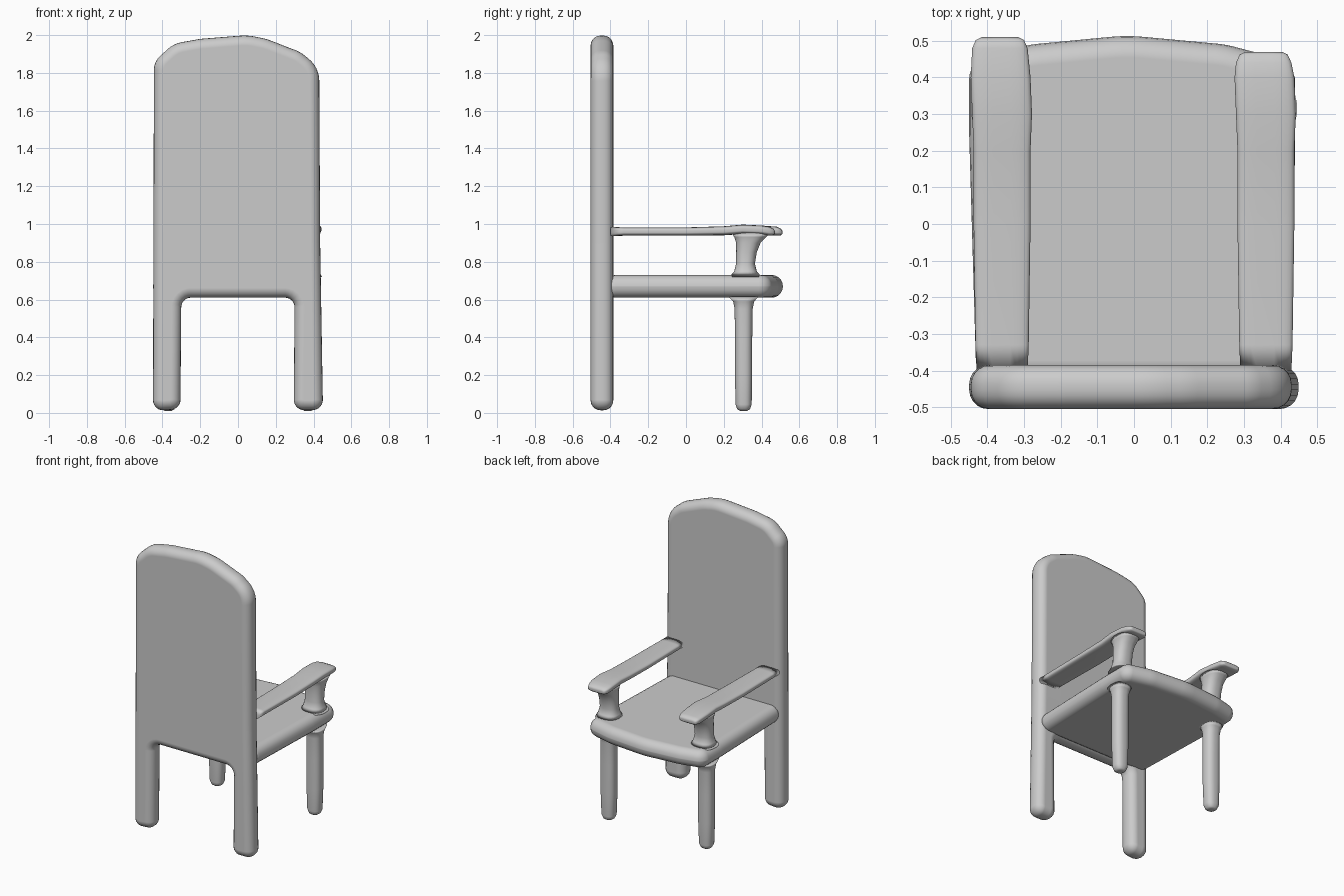
import bpy, bmesh, math
from mathutils import Vector

if "Cube" in bpy.data.objects:
    bpy.data.objects.remove(bpy.data.objects["Cube"])


def finish(name, bm):
    bmesh.ops.recalc_face_normals(bm, faces=bm.faces)
    me = bpy.data.meshes.new(name)
    bm.to_mesh(me)
    bm.free()
    ob = bpy.data.objects.new(name, me)
    bpy.context.collection.objects.link(ob)
    bpy.ops.object.select_all(action='DESELECT')
    ob.select_set(True)
    bpy.context.view_layer.objects.active = ob
    bpy.ops.object.shade_smooth_by_angle(angle=math.radians(50))
    ob.modifiers.new("normals", 'WEIGHTED_NORMAL')
    return ob


def skin(bm, rings):
    loops = [[bm.verts.new(p) for p in r] for r in rings]
    n = len(loops[0])
    for a, b in zip(loops, loops[1:]):
        for i in range(n):
            bm.faces.new((a[i], a[(i + 1) % n], b[(i + 1) % n], b[i]))
    bm.faces.new(loops[0])
    bm.faces.new(loops[-1])


def rounded(points, seg=6):
    """Counter-clockwise outline with each corner (x, y, radius) rounded."""
    out = []
    n = len(points)
    for i, (x, y, r) in enumerate(points):
        p = Vector((x, y))
        a = (Vector(points[i - 1][:2]) - p).normalized()
        b = (Vector(points[(i + 1) % n][:2]) - p).normalized()
        half = a.angle(b) / 2
        d = r / math.tan(half)
        s, e = p + a * d, p + b * d
        c = p + (a + b).normalized() * (r / math.sin(half))
        for k in range(seg + 1):
            v = ((s - c).lerp(e - c, k / seg)).normalized() * r
            out.append(c + v)
    return out


def slab(name, points, lo, hi, edge, place):
    """Extruded outline with a fully rounded rim."""
    pts = rounded(points)
    n = len(pts)
    normals = []
    for i in range(n):
        d = (pts[(i + 1) % n] - pts[i]).normalized() + (pts[i] - pts[i - 1]).normalized()
        normals.append(Vector((-d.y, d.x)).normalized())
    prof = [(edge * (1 - math.sin(t)), lo + edge * (1 - math.cos(t)))
            for t in [math.pi / 2 * k / 5 for k in range(6)]]
    prof += [(i, hi + lo - h) for i, h in reversed(prof)]
    bm = bmesh.new()
    skin(bm, [[place(*(p + m * i), h) for p, m in zip(pts, normals)] for i, h in prof])
    return finish(name, bm)


def loft(name, sections, place, power=2.0, n=24):
    """Sections (t, centre a, centre b, half a, half b), superellipse rings."""
    bm = bmesh.new()
    rings = []
    for t, ca, cb, ha, hb in sections:
        ring = []
        for k in range(n):
            w = 2 * math.pi * (k + 0.5) / n
            c, s = math.cos(w), math.sin(w)
            ring.append(place(ca + ha * math.copysign(abs(c) ** (2 / power), c),
                              cb + hb * math.copysign(abs(s) ** (2 / power), s), t))
        rings.append(ring)
    skin(bm, rings)
    return finish(name, bm)


def xyz(a, b, t):
    return (a, b, t)


def xz_y(a, b, t):
    return (a, t, b)


# Tall back panel and back legs in one outline
slab("back_with_rear_legs", [
    (-0.45, 0.01, 0.053), (-0.305, 0.02, 0.053), (-0.30, 0.61, 0.05),
    (0.30, 0.61, 0.05), (0.295, 0.015, 0.053), (0.45, 0.015, 0.053),
    (0.435, 0.9, 0.5), (0.43, 1.83, 0.15), (0.33, 1.91, 0.15), (0.15, 1.98, 0.3),
    (0.05, 2.0, 0.3), (-0.2, 1.98, 0.3), (-0.34, 1.955, 0.15), (-0.445, 1.86, 0.1)],
    -0.505, -0.385, 0.052, xz_y)

# Seat slab with a bowed front edge
slab("seat", [
    (-0.43, -0.43, 0.06), (0.42, -0.43, 0.06), (0.44, 0.2, 0.5), (0.44, 0.44, 0.07),
    (0.25, 0.49, 0.3), (-0.02, 0.515, 0.5), (-0.28, 0.49, 0.3), (-0.45, 0.45, 0.07),
    (-0.45, 0.25, 0.3)], 0.61, 0.73, 0.058, xyz)

for side, s in (("left", -1), ("right", 1)):
    # Front legs, rounded at the foot and flared into the seat
    x = 0.37 * s
    loft("front_leg_" + side, [
        (0.01, x, 0.305, 0.018, 0.018), (0.02, x, 0.305, 0.034, 0.034),
        (0.045, x, 0.305, 0.046, 0.043), (0.2, x, 0.305, 0.052, 0.046),
        (0.4, x, 0.305, 0.052, 0.046), (0.55, x, 0.305, 0.052, 0.048),
        (0.59, x, 0.305, 0.058, 0.056), (0.615, x, 0.305, 0.068, 0.08)], xyz, 2.4)

    # Arm posts, pinched in the middle
    x = 0.36 * s
    loft("arm_post_" + side, [
        (0.72, x, 0.315, 0.085, 0.085), (0.75, x, 0.315, 0.07, 0.06),
        (0.79, x, 0.315, 0.06, 0.05), (0.85, x, 0.32, 0.06, 0.055),
        (0.90, x, 0.33, 0.062, 0.065), (0.93, x, 0.34, 0.068, 0.085),
        (0.955, x, 0.345, 0.075, 0.105)], xyz, 2.4)

    # Flat armrests with a slightly drooping tip
    x = 0.36 * s
    tip = 0.51 if s < 0 else 0.47
    loft("armrest_" + side, [
        (-0.40, x, 0.96, 0.07, 0.025), (-0.33, x, 0.96, 0.073, 0.022),
        (0.0, x, 0.96, 0.078, 0.022), (0.2, x, 0.964, 0.078, 0.024),
        (0.3, x, 0.972, 0.082, 0.025), (0.4, x - 0.004, 0.968, 0.082, 0.024),
        (tip - 0.03, x - 0.006, 0.962, 0.076, 0.024),
        (tip - 0.008, x - 0.006, 0.958, 0.066, 0.018),
        (tip, x - 0.006, 0.956, 0.05, 0.008)], xz_y, 3.5)
